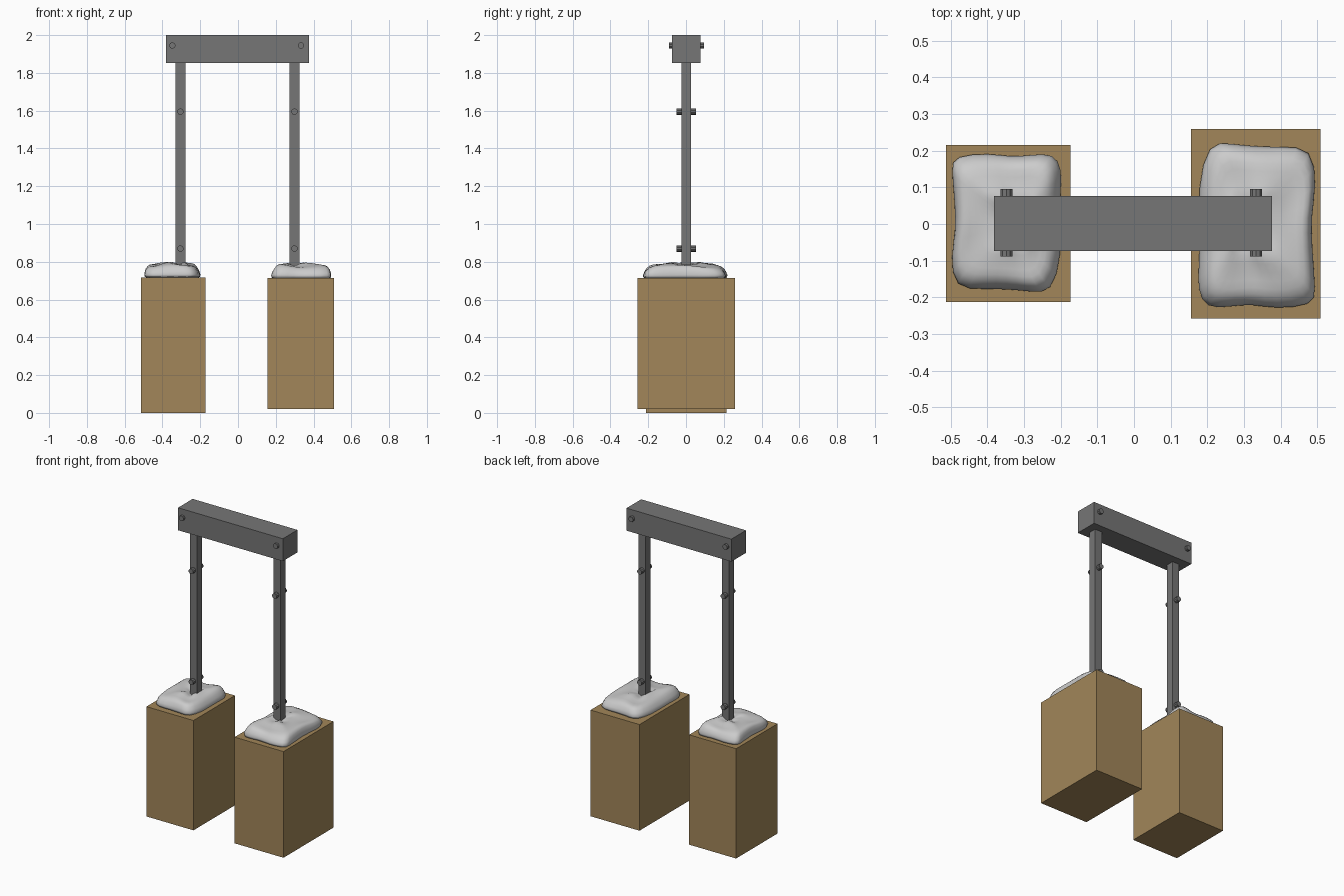
import bpy, bmesh, math
from mathutils import Vector

if "Cube" in bpy.data.objects:
    bpy.data.objects.remove(bpy.data.objects["Cube"])


def material(name, rgb):
    m = bpy.data.materials.new(name)
    m.diffuse_color = (*rgb, 1)
    m.use_nodes = True
    m.node_tree.nodes["Principled BSDF"].inputs["Base Color"].default_value = m.diffuse_color
    return m


WOOD = material("wood", (0.36, 0.24, 0.10))
METAL = material("dark_metal", (0.18, 0.18, 0.18))


def make(name, bm, mat=None):
    bmesh.ops.recalc_face_normals(bm, faces=bm.faces[:])
    me = bpy.data.meshes.new(name)
    bm.to_mesh(me)
    bm.free()
    ob = bpy.data.objects.new(name, me)
    bpy.context.collection.objects.link(ob)
    if mat:
        me.materials.append(mat)
    return ob


def box(name, lo, hi, mat):
    bm = bmesh.new()
    bmesh.ops.create_cube(bm, size=1)
    lo, hi = Vector(lo), Vector(hi)
    for v in bm.verts:
        v.co = (lo + hi) / 2 + v.co * (hi - lo)
    return make(name, bm, mat)


def bolt(name, x, z, y0, y1, r=0.017):
    bm = bmesh.new()
    bmesh.ops.create_cone(bm, cap_ends=True, segments=10,
                          radius1=r, radius2=r, depth=y1 - y0)
    ob = make(name, bm, METAL)
    ob.rotation_euler.x = math.pi / 2
    ob.location = (x, (y0 + y1) / 2, z)
    return ob


# Lumpy heap outline, as fractions of its half width and half depth
OUTLINE = [(0.95, -0.95), (0.99, -0.78), (0.93, -0.30), (0.91, 0.10), (1.0, 0.45), (0.95, 0.93),
           (0.40, 0.92), (-0.05, 0.93), (-0.42, 0.96), (-0.80, 0.99), (-0.97, 0.45),
           (-0.93, -0.10), (-0.95, -0.50), (-0.97, -0.76), (-0.84, -0.99), (-0.42, -0.96),
           (-0.06, -0.93), (0.30, -0.99)]
# Rings from rim to middle: scale, height, sideways shift
RINGS = [(1.0, -0.01, 0), (0.99, 0.012, 0), (0.91, 0.050, 0.035), (0.78, 0.066, 0.05),
         (0.56, 0.066, 0.02), (0.36, 0.080, -0.06), (0.18, 0.066, -0.1)]


def heap(name, cx, cy, z, hx, hy, sign):
    bm = bmesh.new()
    rings = []
    for k, (s, h, dx) in enumerate(RINGS):
        ring = []
        for u, w in OUTLINE:
            a = math.atan2(w, u)
            wob = 0.008 * math.sin(3 * a + 0.9 * k) + 0.004 * math.sin(5 * a + 1)
            dz = h + (wob if k > 1 else 0)
            ring.append(bm.verts.new((cx + sign * hx * (u * s + dx),
                                      cy + sign * hy * w * s, z + dz)))
        rings.append(ring)
    n = len(OUTLINE)
    for a, b in zip(rings, rings[1:]):
        for i in range(n):
            j = (i + 1) % n
            bm.faces.new((a[i], a[j], b[j], b[i]))
    mid = bm.verts.new((cx - sign * hx * 0.1, cy, z + 0.06))
    for i in range(n):
        bm.faces.new((rings[-1][i], rings[-1][(i + 1) % n], mid))
    bm.faces.new(rings[0][::-1])
    ob = make(name, bm)
    for p in ob.data.polygons:
        p.use_smooth = len(p.vertices) < 5
    # soften the lumps
    m = ob.modifiers.new("soften", 'SUBSURF')
    m.levels = m.render_levels = 1
    return ob


# Planter blocks
box("left_block", (-0.513, -0.213, 0), (-0.173, 0.215, 0.718), WOOD)
box("right_block", (0.155, -0.257, 0.02), (0.509, 0.259, 0.714), WOOD)

# Heaped filling on top of each block
heap("left_heap", -0.345, 0.002, 0.718, 0.157, 0.198, -1)
heap("right_heap", 0.332, -0.003, 0.714, 0.168, 0.236, 1)

# Posts and crossbeam
for side, x in (("left", -0.305), ("right", 0.299)):
    box(side + "_post", (x - 0.026, -0.025, 0.745), (x + 0.026, 0.026, 1.86), METAL)
    for part, z in (("upper", 1.595), ("lower", 0.87)):
        bolt(f"{side}_{part}_post_bolt", x, z, -0.051, 0.054)
box("crossbeam", (-0.382, -0.074, 1.853), (0.376, 0.077, 2.0), METAL)

# Crossbeam bolts
for side, x in (("left", -0.348), ("right", 0.333)):
    bolt(side + "_beam_bolt", x, 1.945, -0.089, 0.095)
